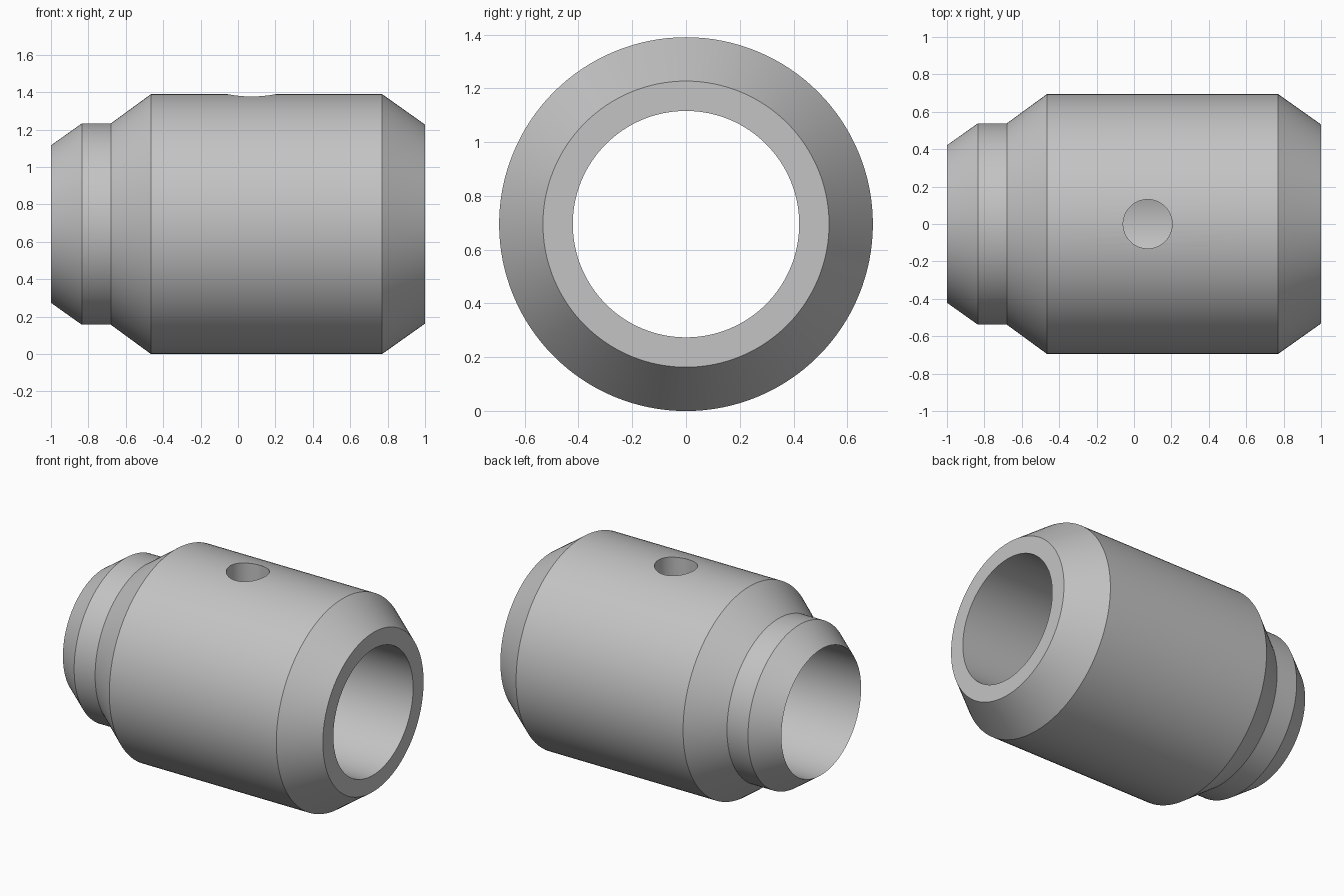
import bpy
import bmesh
import math
from mathutils import Matrix

cube = bpy.data.objects.get("Cube")
if cube:
    bpy.data.objects.remove(cube, do_unlink=True)

SEGMENTS = 128
OUTER, BORE, END = 0.695, 0.421, 0.532

steel = bpy.data.materials.new("plain grey steel")
steel.use_nodes = True
colour = (0.55, 0.55, 0.55, 1)
steel.diffuse_color = colour
steel.node_tree.nodes["Principled BSDF"].inputs["Base Color"].default_value = colour


def add_object(name, bm):
    bmesh.ops.recalc_face_normals(bm, faces=bm.faces)
    mesh = bpy.data.meshes.new(name)
    bm.to_mesh(mesh)
    bm.free()
    mesh.materials.append(steel)
    obj = bpy.data.objects.new(name, mesh)
    bpy.context.collection.objects.link(obj)
    return obj


# Sleeve wall: closed (x, radius) profile turned about the x axis
profile = [(-1, BORE), (-0.835, 0.538), (-0.68, 0.538), (-0.465, OUTER),
           (0.77, OUTER), (1, END), (1, BORE)]
bm = bmesh.new()
rings = []
for x, r in profile:
    angles = [math.tau * i / SEGMENTS for i in range(SEGMENTS)]
    rings.append([bm.verts.new((x, r * math.sin(a), r * math.cos(a))) for a in angles])
for a, b in zip(rings, rings[1:] + rings[:1]):
    for i in range(SEGMENTS):
        j = (i + 1) % SEGMENTS
        bm.faces.new((a[i], a[j], b[j], b[i]))
sleeve = add_object("sleeve", bm)
sleeve.location.z = OUTER

# Radial hole through the top wall into the bore
bm = bmesh.new()
bmesh.ops.create_cone(bm, cap_ends=True, segments=64, radius1=0.131, radius2=0.131,
                      depth=1, matrix=Matrix.Translation((0.073, 0, OUTER + 0.5)))
cutter = add_object("hole_cutter", bm)
cutter.hide_render = True

cut = sleeve.modifiers.new("top_hole", 'BOOLEAN')
cut.operation = 'DIFFERENCE'
cut.solver = 'EXACT'
cut.object = cutter
bpy.context.view_layer.objects.active = sleeve
sleeve.select_set(True)
cutter.select_set(False)
bpy.ops.object.modifier_apply(modifier=cut.name)
bpy.data.objects.remove(cutter, do_unlink=True)

# Smooth curved walls, crisp machined edges
bpy.ops.object.shade_smooth_by_angle(angle=math.radians(25))
